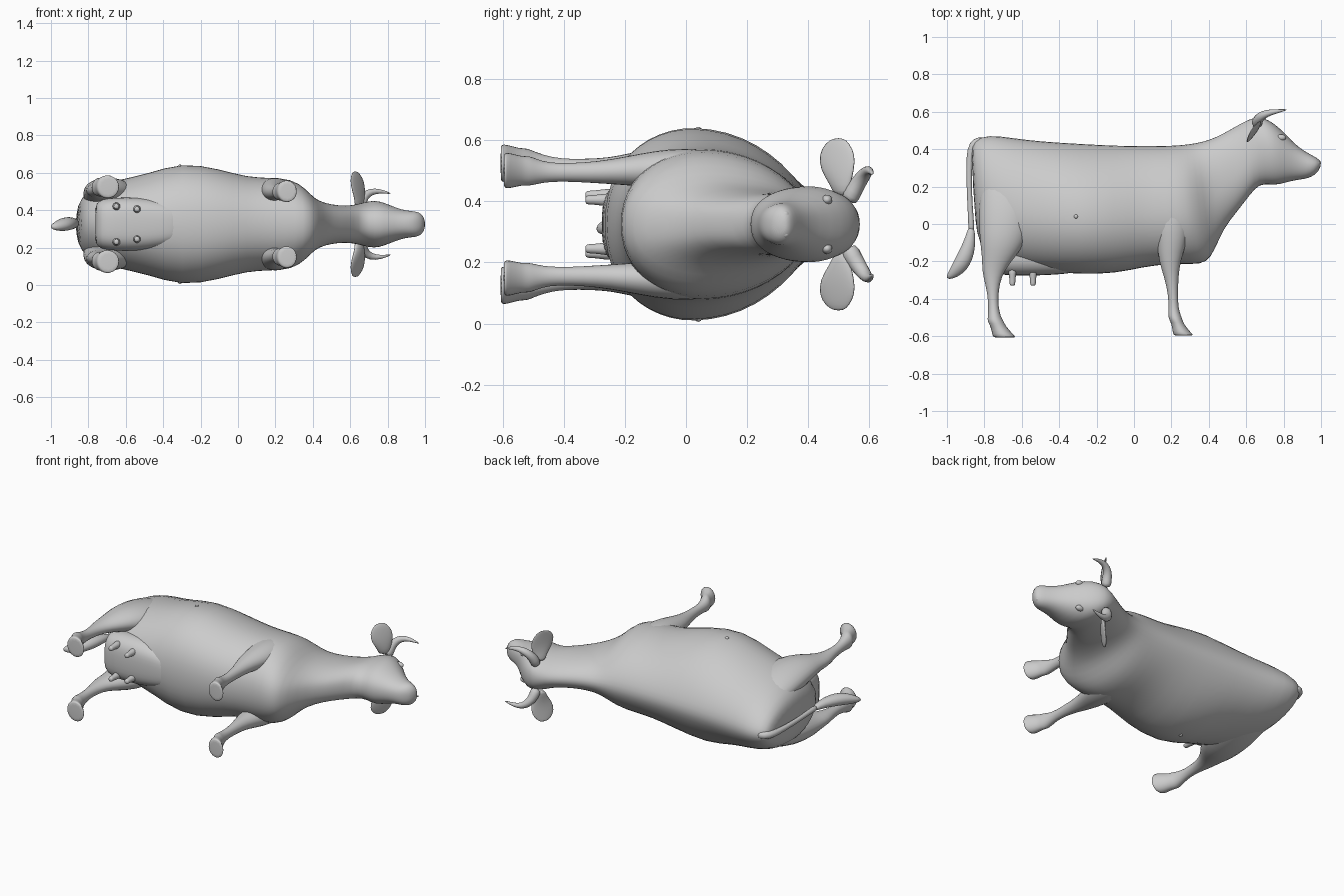
import bpy, bmesh, math
from mathutils import Vector

if "Cube" in bpy.data.objects:
    bpy.data.objects.remove(bpy.data.objects["Cube"])

MID = 0.325  # height of the symmetry plane; the animal lies on its side

hide = bpy.data.materials.new("light_grey")
hide.use_nodes = True
GREY = (0.6, 0.6, 0.6, 1)
hide.diffuse_color = GREY
hide.node_tree.nodes["Principled BSDF"].inputs["Base Color"].default_value = GREY


def loft(name, rings):
    """Skin a list of equal-sized rings, cap the ends and smooth."""
    bm = bmesh.new()
    rows = [[bm.verts.new(p) for p in r] for r in rings]
    n = len(rows[0])
    for a, b in zip(rows, rows[1:]):
        for i in range(n):
            j = (i + 1) % n
            bm.faces.new((a[i], a[j], b[j], b[i]))
    bm.faces.new(rows[0])
    bm.faces.new(rows[-1])
    bmesh.ops.recalc_face_normals(bm, faces=bm.faces)
    mesh = bpy.data.meshes.new(name)
    bm.to_mesh(mesh)
    bm.free()
    ob = bpy.data.objects.new(name, mesh)
    bpy.context.collection.objects.link(ob)
    mesh.materials.append(hide)
    mesh.shade_smooth()
    ob.modifiers.new("smooth", "SUBSURF").levels = 1
    ob.modifiers["smooth"].render_levels = 1


def section(xt, yt, xb, yb, w, p_top, p_low, t=.42, n=24):
    """Ring from a back point to a belly point, widest at fraction t."""
    ring = []
    for i in range(n):
        a = math.tau * i / n
        s, c = math.sin(a), math.cos(a)
        f = t + s * (1 - t if s > 0 else t)
        side = math.copysign(abs(c) ** (p_top if s > 0 else p_low), c)
        ring.append(Vector((xb + (xt - xb) * f, yb + (yt - yb) * f, MID + w * side)))
    return ring


def flat_ring(y, x0, x1, z, hw, n=12):
    """Ring across a limb that runs along y."""
    return [Vector(((x0 + x1) / 2 + (x1 - x0) / 2 * math.cos(a), y,
                    MID + z + hw * math.sin(a)))
            for a in (math.tau * i / n for i in range(n))]


def tube(name, pts, n=8):
    """Round tube through (x, y, z offset, radius) points."""
    c = [Vector((x, y, MID + z)) for x, y, z, r in pts]
    rings = []
    for i, p in enumerate(pts):
        d = (c[min(i + 1, len(c) - 1)] - c[max(i - 1, 0)]).normalized()
        u = d.cross(Vector((0.1, 0.2, 1))).normalized()
        v = d.cross(u)
        rings.append([c[i] + p[3] * (u * math.cos(a) + v * math.sin(a))
                      for a in (math.tau * k / n for k in range(n))])
    loft(name, rings)


def ball(name, x, y, z, scale):
    rings = []
    for k in range(1, 8):
        a = math.pi * k / 8
        r = math.sin(a)
        rings.append(flat_ring(y + scale[1] * math.cos(a), x - scale[0] * r,
                               x + scale[0] * r, z, scale[2] * r))
    loft(name, rings)


# Trunk and neck: back x, y, belly x, y, half width, upper and lower roundness
trunk = [
    (-.872, .40, -.85, .02, .07, 1, 1), (-.857, .452, -.83, -.11, .145, 1.1, 1),
    (-.78, .482, -.76, -.19, .20, 1.15, 1), (-.65, .463, -.62, -.235, .242, 1.15, 1),
    (-.50, .445, -.48, -.255, .27, 1.2, .95), (-.30, .433, -.30, -.272, .336, 1.35, .85),
    (-.10, .422, -.10, -.268, .298, 1.3, .85), (.04, .42, .05, -.232, .254, 1.2, .9),
    (.16, .42, .19, -.215, .25, 1.2, .9), (.25, .425, .31, -.218, .245, 1.25, .9),
    (.31, .432, .39, -.212, .195, 1.25, .85), (.365, .442, .432, -.14, .138, 1.05, .8),
    (.44, .465, .482, -.02, .113, 1, .75), (.52, .51, .548, .06, .10, 1, .75),
    (.59, .55, .62, .155, .10, 1, .75)]
# Head: back x, y, jaw x, y, half width
head = [
    (.66, .58, .67, .215, .115), (.72, .558, .735, .208, .13),
    (.78, .515, .78, .21, .117), (.85, .436, .84, .23, .088),
    (.91, .39, .89, .237, .072), (.96, .364, .935, .245, .07),
    (.992, .345, .965, .262, .058), (1.003, .325, .99, .285, .025)]
loft("body_and_head", [section(*s) for s in trunk]
     + [section(*s, .8, .85, .55) for s in head])

# Limb rings: y, x min, x max, side offset, half width
hind = [(.32, -.80, -.58, .10, .05), (.14, -.835, -.50, .145, .085),
        (0, -.835, -.54, .165, .088), (-.1, -.828, -.575, .18, .074),
        (-.18, -.815, -.635, .183, .053), (-.25, -.815, -.692, .18, .04),
        (-.32, -.797, -.717, .182, .034), (-.38, -.784, -.724, .184, .031),
        (-.44, -.78, -.724, .188, .032), (-.495, -.782, -.712, .195, .044),
        (-.52, -.787, -.695, .198, .054), (-.545, -.768, -.685, .2, .05),
        (-.59, -.76, -.645, .2, .065), (-.605, -.755, -.628, .2, .064),
        (-.607, -.74, -.645, .2, .05)]
fore = [(.25, .12, .29, .13, .05), (.1, .08, .31, .163, .08),
        (0, .095, .305, .177, .077), (-.1, .12, .285, .18, .064),
        (-.2, .13, .25, .175, .048), (-.29, .163, .238, .17, .037),
        (-.38, .182, .236, .17, .031), (-.45, .184, .238, .17, .032),
        (-.49, .18, .252, .173, .043), (-.515, .188, .262, .175, .052),
        (-.535, .2, .268, .175, .048), (-.58, .205, .305, .176, .062),
        (-.595, .21, .322, .176, .06), (-.597, .225, .305, .176, .048)]

for side, s in (("left", 1), ("right", -1)):
    for kind, rows in (("hind", hind), ("front", fore)):
        loft(f"{kind}_leg_{side}",
             [flat_ring(y, a, b, z * s, w) for y, a, b, z, w in rows])

    # Ear: a slanted leaf that spreads sideways from the head
    ear = []
    for z, x, y, h, d in ((.09, .645, .51, .025, .02), (.13, .65, .505, .035, .018),
                          (.18, .645, .495, .06, .014), (.23, .637, .495, .063, .011),
                          (.265, .63, .495, .042, .008), (.283, .627, .50, .018, .004)):
        ear.append([Vector((x + d * math.cos(a) + .6 * h * math.sin(a),
                            y + h * math.sin(a), MID + s * z))
                    for a in (math.tau * k / 10 for k in range(10))])
    loft("ear_" + side, ear)

    # Horn curving outwards and forwards
    tube("horn_" + side, [(x, y, z * s, r) for x, y, z, r in (
        (.655, .53, .07, .034), (.66, .55, .115, .032), (.675, .575, .15, .028),
        (.71, .593, .175, .021), (.76, .602, .178, .013), (.82, .612, .163, .003))])

    # Eye and nostril, mostly sunk into the head
    ball("eye_" + side, .785, .462, s * .08, (.03, .018, .018))
    ball("nostril_" + side, .98, .325, s * .032, (.014, .014, .014))

    # Teats
    for i, x in enumerate((-.65, -.54)):
        tube(f"teat_{side}_{i + 1}", [(x, y, s * (.095 - .015 * i), r) for y, r in (
            (-.23, .026), (-.27, .022), (-.30, .017), (-.322, .017), (-.33, .012))])

    # Small button low on the flank
    ball("flank_spot_" + side, -.31, .04, s * .308, (.012, .012, .012))

# Udder, running forward into the belly
loft("udder", [section(x, -.05, x, y, w, 1, .6) for x, y, w in (
    (-.765, -.2, .09), (-.75, -.255, .125), (-.70, -.275, .14), (-.60, -.278, .145),
    (-.48, -.275, .14), (-.36, -.268, .12), (-.26, -.25, .09))])

# Tail: thin cord, then a flattened tuft
tube("tail", [(-.80, .445, 0, .025), (-.85, .44, 0, .026), (-.875, .40, 0, .022),
              (-.882, .30, 0, .017), (-.88, .15, 0, .015), (-.872, .03, 0, .016),
              (-.868, -.05, 0, .02)])
loft("tail_tuft", [flat_ring(y, a, b, z, w) for y, a, b, z, w in (
    (-.01, -.885, -.855, 0, .014), (-.08, -.905, -.845, .005, .026),
    (-.16, -.945, -.852, .005, .036), (-.22, -.975, -.875, 0, .038),
    (-.265, -1.0, -.91, -.01, .028), (-.295, -1.005, -.97, -.015, .012))])
